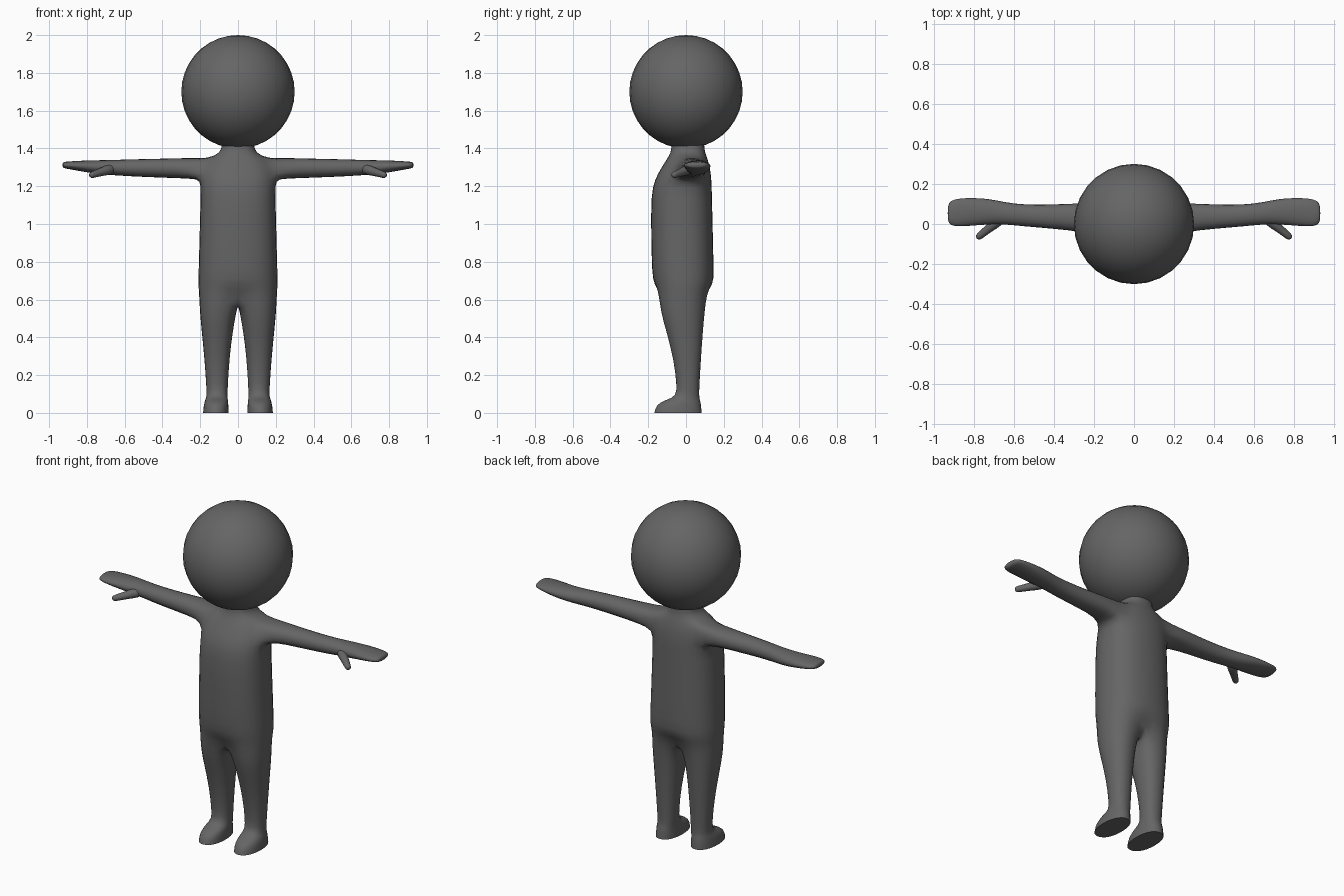
import bpy, bmesh, math
from mathutils import Vector

if "Cube" in bpy.data.objects:
    bpy.data.objects.remove(bpy.data.objects["Cube"])

grey = bpy.data.materials.new("dark grey")
grey.diffuse_color = (0.13, 0.13, 0.13, 1)
grey.use_nodes = True
grey.node_tree.nodes["Principled BSDF"].inputs["Base Color"].default_value = grey.diffuse_color


def oval(angle, lo, hi, n=2.0, grow=1.0):
    """Point on a rounded box between corners lo and hi."""
    out = []
    for t, a, b in zip((math.cos(angle), math.sin(angle)), lo, hi):
        out.append((a + b) / 2 + grow * (b - a) / 2 * math.copysign(abs(t) ** (2 / n), t))
    return out


def skin(bm, r0, r1, closed=True):
    """Quads between two rows of vertices."""
    n = len(r0)
    for i in range(n if closed else n - 1):
        j = (i + 1) % n
        bm.faces.new((r0[i], r0[j], r1[j], r1[i]))


def finish(bm, name, levels):
    bmesh.ops.recalc_face_normals(bm, faces=bm.faces)
    mesh = bpy.data.meshes.new(name)
    for f in bm.faces:
        f.smooth = True
    bm.to_mesh(mesh)
    bm.free()
    mesh.materials.append(grey)
    ob = bpy.data.objects.new(name, mesh)
    bpy.context.collection.objects.link(ob)
    if levels:
        m = ob.modifiers.new("mirror", 'MIRROR')
        m.use_clip = True
        m.merge_threshold = 0.001
        ob.modifiers.new("subdivision", 'SUBSURF').levels = levels
        ob.modifiers["subdivision"].render_levels = levels
    return ob


# Head
bm = bmesh.new()
bmesh.ops.create_uvsphere(bm, u_segments=28, v_segments=18, radius=0.3)
bmesh.ops.translate(bm, verts=bm.verts, vec=(0, 0, 1.7))
finish(bm, "head", 0)

# Half body: torso rows of (z, half width, front y, back y)
torso = [(0.63, 0.206, -0.16, 0.125), (0.68, 0.21, -0.17, 0.145), (0.74, 0.209, -0.18, 0.147),
         (0.95, 0.203, -0.185, 0.142), (1.16, 0.198, -0.185, 0.137), (1.235, 0.195, -0.165, 0.135),
         (1.29, 0.188, -0.135, 0.128), (1.345, 0.16, -0.10, 0.115), (1.378, 0.09, -0.08, 0.10),
         (1.42, 0.085, -0.075, 0.095), (1.5, 0.085, -0.075, 0.095)]
bm = bmesh.new()
rows = []
for z, w, f, b in torso:
    row = []
    for i in range(9):
        x, y = oval(math.radians(-90 + 22.5 * i), (-w, f), (w, b), 2.4, 1.02)
        row.append(bm.verts.new((0 if i in (0, 8) else x, y, z)))
    rows.append(row)
rows[0][0].co.y *= 0.75
rows[0][8].co.y *= 0.7
LOW, COL0, COL1 = 5, 3, 6          # arm opening: two rows by three columns
for r in range(len(rows) - 1):
    for c in range(8):
        if not (LOW <= r < LOW + 2 and COL0 <= c < COL1):
            bm.faces.new((rows[r][c], rows[r][c + 1], rows[r + 1][c + 1], rows[r + 1][c]))

# Leg and foot: (z, inner x, outer x, front y, back y), starting from the crotch arch
legs = [(0.53, 0.010, 0.203, -0.135, 0.10), (0.42, 0.030, 0.192, -0.102, 0.090),
        (0.28, 0.046, 0.178, -0.066, 0.080), (0.15, 0.054, 0.169, -0.050, 0.072),
        (0.088, 0.056, 0.166, -0.052, 0.070), (0.07, 0.054, 0.174, -0.105, 0.075),
        (0.045, 0.051, 0.182, -0.160, 0.082), (0.0, 0.050, 0.186, -0.170, 0.085)]
back, front = rows[0][8].co.y, rows[0][0].co.y
arch = [bm.verts.new((0, back + (front - back) * k / 6, 0.575)) for k in range(1, 6)]
ring = rows[0] + arch
angles = [-115 + 230 * i / 8 for i in range(9)] + [115 + 130 * k / 6 for k in range(1, 6)]
for z, xi, xo, f, b in legs:
    new = []
    for a in angles:
        x, y = oval(math.radians(a), (xi, f), (xo, b), 2.2, 1.02)
        new.append(bm.verts.new((x, y, z)))
    skin(bm, ring, new)
    ring = new
sole = bm.faces.new(ring)
crease = bm.edges.layers.float.new("crease_edge")
for e in sole.edges:
    e[crease] = 1.0
    e.smooth = False

# Arm and hand: (x, front y, back y, bottom z, top z)
arm = [(0.25, -0.040, 0.106, 1.240, 1.351), (0.40, -0.024, 0.097, 1.245, 1.346),
       (0.55, -0.012, 0.096, 1.251, 1.343), (0.64, -0.002, 0.108, 1.257, 1.340),
       (0.72, -0.002, 0.126, 1.262, 1.338), (0.80, -0.008, 0.131, 1.273, 1.337),
       (0.87, -0.014, 0.129, 1.286, 1.333), (0.915, -0.008, 0.118, 1.294, 1.330),
       (0.93, 0.012, 0.095, 1.298, 1.326)]
lo, mid, hi = rows[LOW], rows[LOW + 1], rows[LOW + 2]
ring = lo[3:7] + [mid[6]] + hi[6:2:-1] + [mid[3]]
for x, f, b, z0, z1 in arm:
    new = []
    for k in range(10):
        y, z = oval(math.radians(-144 + 36 * k), (f, z0), (b, z1), 2.2, 1.05)
        new.append(bm.verts.new((x, y, z)))
    skin(bm, ring, new)
    ring = new
bm.faces.new(ring)
finish(bm, "body", 1)

# Thumb: short tapered tube out of the palm
bm = bmesh.new()
start, end = Vector((0.655, 0.035, 1.297)), Vector((0.785, -0.072, 1.256))
axis = (end - start).normalized()
side = axis.cross(Vector((0, 0, 1))).normalized()
up = side.cross(axis)
ring = None
for t, r in ((0, 0.032), (0.35, 0.029), (0.6, 0.022), (0.9, 0.020), (1.0, 0.013)):
    c = start.lerp(end, t)
    new = [bm.verts.new(c + r * (side * math.cos(k * math.pi / 4) + up * math.sin(k * math.pi / 4)))
           for k in range(8)]
    if ring:
        skin(bm, ring, new)
    else:
        bm.faces.new(new)
    ring = new
bm.faces.new(ring)
finish(bm, "thumbs", 1)
